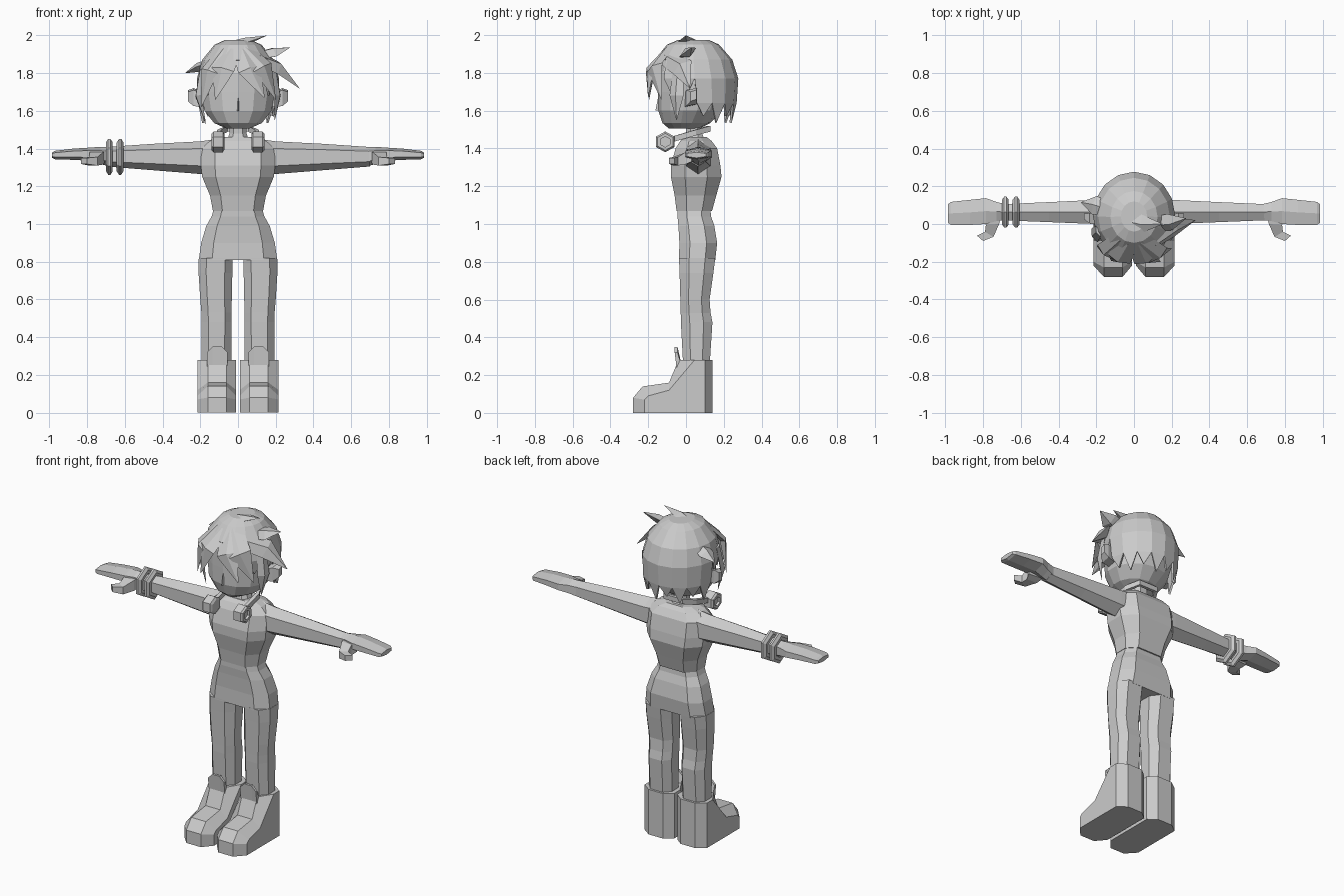
import bpy, bmesh, math
from mathutils import Vector

if "Cube" in bpy.data.objects:
    bpy.data.objects.remove(bpy.data.objects["Cube"])

grey = bpy.data.materials.new("plain_grey")
grey.diffuse_color = (0.6, 0.6, 0.6, 1)
grey.use_nodes = True
grey.node_tree.nodes["Principled BSDF"].inputs["Base Color"].default_value = grey.diffuse_color


def finish(bm, name, mirror=False):
    bmesh.ops.recalc_face_normals(bm, faces=bm.faces)
    me = bpy.data.meshes.new(name)
    bm.to_mesh(me)
    bm.free()
    me.materials.append(grey)
    ob = bpy.data.objects.new(name, me)
    bpy.context.collection.objects.link(ob)
    if mirror:
        ob.modifiers.new("mirror", 'MIRROR')
        ob.modifiers["mirror"].use_mirror_merge = False
    return ob


def loft(name, rings, mirror=False, closed=False):
    """Skin a list of equal-length rings, capped or looped."""
    bm = bmesh.new()
    vs = [[bm.verts.new(p) for p in r] for r in rings]
    n = len(vs[0])
    pairs = list(zip(vs, vs[1:]))
    if closed:
        pairs.append((vs[-1], vs[0]))
    else:
        bm.faces.new(vs[0])
        bm.faces.new(vs[-1])
    for a, b in pairs:
        for i in range(n):
            j = (i + 1) % n
            bm.faces.new((a[i], a[j], b[j], b[i]))
    return finish(bm, name, mirror)


def octagon(z, x0, x1, yf, yb, k=0.55):
    """Chamfered horizontal section."""
    c, h = (x0 + x1) / 2, (x1 - x0) / 2
    m, d = (yf + yb) / 2, (yb - yf) * 0.22
    return [(c - h * k, yf, z), (c + h * k, yf, z), (c + h, m - d, z), (c + h, m + d, z),
            (c + h * k, yb, z), (c - h * k, yb, z), (c - h, m + d, z), (c - h, m - d, z)]


def hexagon(x, cy, cz, ry, rz):
    return [(x, cy + ry * math.sin(math.radians(a)) / 0.866, cz + rz * math.cos(math.radians(a)))
            for a in range(0, 360, 60)]


# Torso, hips and neck
loft("torso", [octagon(z, -w, w, f, b, 0.62) for z, w, f, b in [
    (1.07, .133, -.05, .138), (1.15, .148, -.06, .16), (1.25, .19, -.08, .188),
    (1.31, .197, -.08, .182), (1.40, .195, -.055, .165), (1.44, .15, -.03, .135), (1.46, .09, -.01, .11)]])
loft("hips", [octagon(z, -w, w, f, b, 0.66) for z, w, f, b in [
    (.81, .208, -.037, .155), (.9, .195, -.035, .165), (.99, .168, -.04, .15),
    (1.04, .14, -.045, .133), (1.085, .126, -.045, .128)]])
loft("neck", [octagon(z, -w, w, f, b) for z, w, f, b in [
    (1.44, .06, -.01, .1), (1.48, .045, .0, .085), (1.58, .045, .0, .085)]])

# Legs
loft("legs", [octagon(z, a, b, f, k) for z, a, b, f, k in [
    (.82, .028, .208, -.037, .155), (.74, .03, .209, -.034, .145), (.6, .033, .2, -.03, .125),
    (.53, .034, .194, -.028, .13), (.48, .034, .193, -.027, .14), (.25, .036, .193, -.015, .125)]], True)

# Boots with raised tongues
middle = [(-.28, 0), (-.28, .08), (-.23, .14), (-.09, .16), (-.04, .28), (.14, .28), (.14, 0)]
side = [(-.22, 0), (-.22, .07), (-.2, .09), (-.09, .12), (.045, .28), (.1, .28), (.1, 0)]
loft("boots", [[(x, y, z) for y, z in prof] for x, prof in
               [(.01, side), (.06, middle), (.16, middle), (.215, side)]], True)
loft("boot_tongues", [[(x, -.05, .24), (x, -.02, .24), (x, -.045, z), (x, -.06, z)]
                      for x, z in [(.055, .32), (.085, .35), (.135, .35), (.165, .32)]], True)

# Arms, each a six-sided taper
def arm_ring(x, y0, y1, top, bottom):
    h, m = top - bottom, (y0 + y1) / 2
    return [(x, m, top), (x, y0, top - .22 * h), (x, y0, bottom + .25 * h),
            (x, m, bottom), (x, y1, bottom + .25 * h), (x, y1, top - .22 * h)]


loft("arms", [arm_ring(*r) for r in [
    (.12, .0, .13, 1.45, 1.26), (.2, .0, .128, 1.438, 1.265), (.45, .01, .116, 1.425, 1.285),
    (.7, .02, .105, 1.408, 1.305)]], True)
loft("hands", [arm_ring(*r) for r in [
    (.68, .022, .105, 1.408, 1.305), (.73, .015, .117, 1.409, 1.318), (.785, .0, .137, 1.405, 1.335),
    (.87, -.005, .128, 1.4, 1.34), (.97, -.004, .117, 1.388, 1.343), (.985, .005, .105, 1.38, 1.35)]], True)
loft("thumbs", [[(x0, y0, t), (x1, y1, t), (x1, y1, b), (x0, y0, b)] for x0, y0, x1, y1, t, b in [
    (.705, .04, .80, .03, 1.385, 1.33), (.715, .0, .785, -.005, 1.38, 1.315),
    (.745, -.068, .79, -.042, 1.355, 1.31), (.8, -.09, .832, -.062, 1.35, 1.318)]], True)

# Bracelets on one wrist
for i, cx in enumerate((-.625, -.682)):
    loft("bracelet_%d" % (i + 1), [hexagon(cx + dx, .063, 1.356, r * .86, r) for dx, r in [
        (-.018, .055), (-.018, .076), (-.006, .095), (.006, .095), (.018, .076), (.018, .055)]], closed=True)

# Headphones resting on the neck
band = [(-.1, -.09), (-.1, .05), (-.06, .12), (.06, .12), (.1, .05), (.1, -.09)]
rings = []
for x, y in band:
    z = 1.455 + .29 * (y + .05)
    o = Vector((x, max(y - .02, 0), 0)).normalized() * .011
    rings.append([(x + s * o.x, y + s * o.y, z + t) for s, t in [(-1, -.015), (1, -.015), (1, .015), (-1, .015)]])
loft("headphone_band", rings)
loft("headphone_cups", [hexagon(x, -.11, 1.435, r * .9, r) for x, r in [
    (.072, .04), (.08, .055), (.13, .055), (.14, .045), (.14, .028), (.125, .028)]], True)

# Head
def oval(z, w, f, b, n=14):
    return [(w * math.sin(2 * math.pi * i / n), (f + b) / 2 - (b - f) / 2 * math.cos(2 * math.pi * i / n), z)
            for i in range(n)]


loft("head", [oval(*r) for r in [
    (1.505, .06, -.09, .07), (1.535, .13, -.125, .13), (1.6, .182, -.147, .19), (1.7, .2, -.147, .225),
    (1.8, .2, -.145, .235), (1.88, .16, -.11, .2), (1.93, .09, -.04, .13)]])
loft("nose", [[(-.006, -.14, z), (0, y, z), (.006, -.14, z)] for z, y in [(1.6, -.162), (1.67, -.148)]])
loft("ears", [[(x, y - d, z0), (x, y + d, z0 + .01), (x, y + d, z1), (x, y - d, z1 - .01)]
              for x, y, d, z0, z1 in [(.18, .02, .025, 1.62, 1.7), (.235, .03, .028, 1.625, 1.72),
                                      (.265, .04, .015, 1.65, 1.71)]], True)

# Hair cap: open at the face, jagged tufts along the hem
N = 16
rows = [(1.975, .07, -.04, .12), (1.95, .125, -.1, .175), (1.87, .19, -.165, .245),
        (1.77, .218, -.185, .277), (1.64, .212, -.15, .268)]
bm = bmesh.new()
grid = [[bm.verts.new(p) for p in oval(*r, n=N)] for r in rows]
bm.faces.new(grid[0])
for i in range(N):
    j = (i + 1) % N
    turn = abs((i + .5) * 360 / N - 180)          # 0 at the back, 180 at the face
    last = 4 if turn < 80 else 3 if turn < 125 else 2
    for k in range(last):
        bm.faces.new((grid[k][i], grid[k][j], grid[k + 1][j], grid[k + 1][i]))
    if last > 2:
        a, b = grid[last][i], grid[last][j]
        mid = (a.co + b.co) / 2
        drop = (.105 if i % 2 else .07) if last == 4 else .09
        tip = bm.verts.new((mid.x * .93, mid.y * .93, mid.z - drop))
        bm.faces.new((a, b, tip))
hair = finish(bm, "hair_cap")
sol = hair.modifiers.new("thickness", 'SOLIDIFY')
sol.thickness = .012
sol.offset = -1

# Pointed locks: diamond sections along base, middle and tip
def lock(name, base, mid, tip, w, t):
    pts = [Vector(p) for p in (base, mid, tip)]
    rings = []
    for p, s, d in zip(pts, (.8, 1, .03), (pts[1] - pts[0], pts[2] - pts[0], pts[2] - pts[1])):
        out = p - Vector((0, .04, 1.74))
        sv = d.cross(out).normalized()
        nv = sv.cross(d).normalized()
        rings.append([p + sv * w * s, p + nv * t * s, p - sv * w * s, p - nv * t * s])
    loft(name, rings)


locks = [
    ("crown_spike", (-.05, .02, 1.95), (.04, .0, 1.968), (.15, .0, 1.998), .05, .02),
    ("right_upper_spike", (.1, .0, 1.89), (.19, .01, 1.91), (.275, .03, 1.935), .05, .025),
    ("right_side_spike", (.1, -.1, 1.88), (.21, -.02, 1.83), (.325, .02, 1.72), .06, .03),
    ("left_spike", (-.14, .08, 1.86), (-.21, .1, 1.83), (-.28, .115, 1.8), .05, .025),
    ("right_outer_fringe", (.03, -.09, 1.93), (.13, -.165, 1.83), (.2, -.13, 1.66), .065, .02),
    ("right_inner_fringe", (.02, -.1, 1.92), (.06, -.19, 1.82), (.14, -.2, 1.67), .065, .02),
    ("left_inner_fringe", (-.03, -.1, 1.92), (-.08, -.185, 1.82), (-.12, -.195, 1.66), .065, .02),
    ("left_outer_fringe", (-.07, -.08, 1.92), (-.15, -.15, 1.81), (-.195, -.12, 1.62), .06, .02),
    ("left_sideburn", (-.19, -.04, 1.82), (-.21, -.06, 1.68), (-.17, -.07, 1.53), .04, .015),
    ("right_sideburn", (.19, -.04, 1.82), (.21, -.05, 1.68), (.195, -.05, 1.55), .04, .015),
]
for spec in locks:
    lock(*spec)
